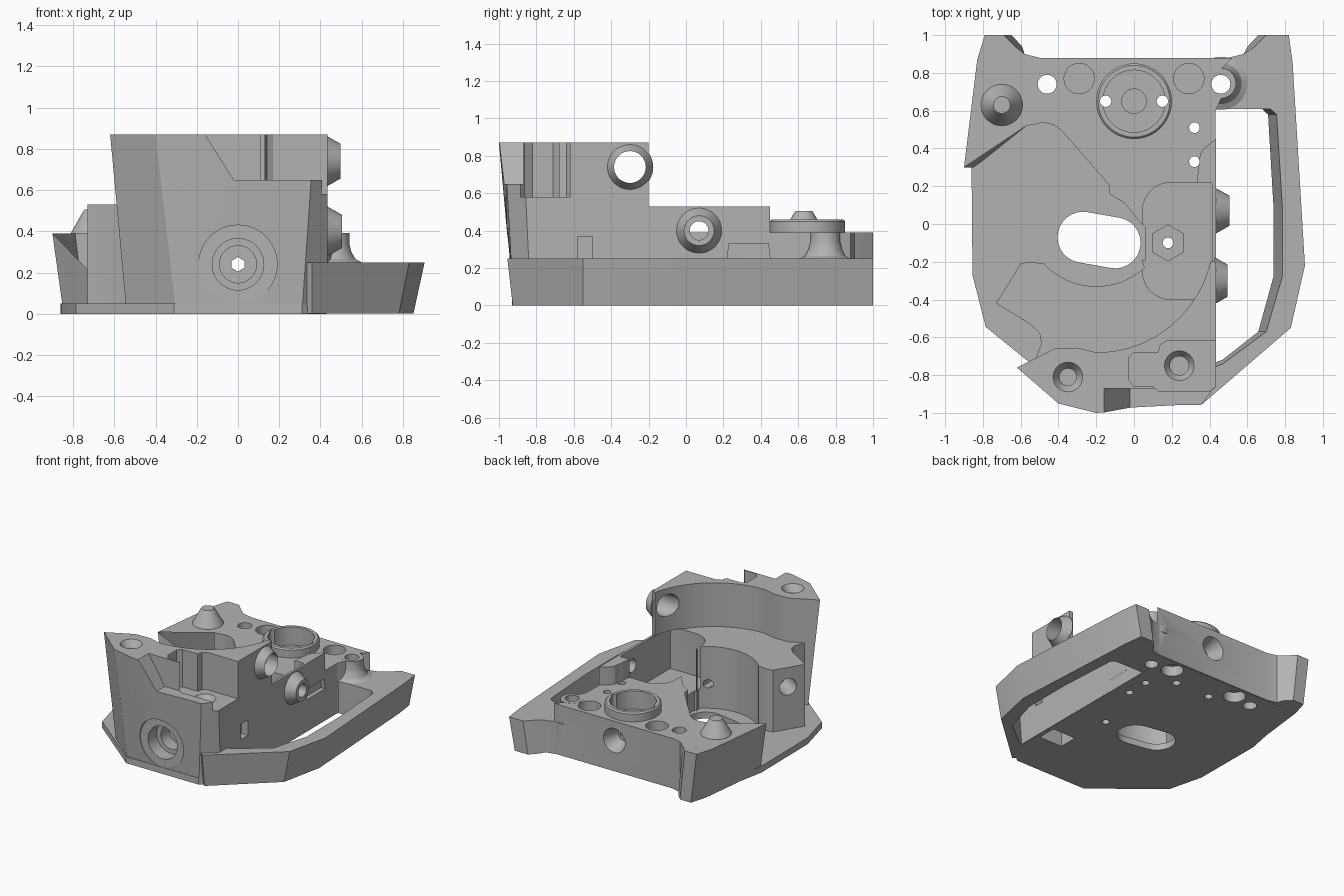
import bpy, bmesh, math
from mathutils import Vector

if "Cube" in bpy.data.objects:
    bpy.data.objects.remove(bpy.data.objects["Cube"])

grey = bpy.data.materials.new("matte grey plastic")
grey.use_nodes = True
grey.diffuse_color = (0.45, 0.45, 0.45, 1)
grey.node_tree.nodes["Principled BSDF"].inputs["Base Color"].default_value = (0.45, 0.45, 0.45, 1)


def add(name, bm):
    bmesh.ops.recalc_face_normals(bm, faces=bm.faces)
    mesh = bpy.data.meshes.new(name)
    bm.to_mesh(mesh)
    bm.free()
    mesh.materials.append(grey)
    obj = bpy.data.objects.new(name, mesh)
    bpy.context.collection.objects.link(obj)
    return obj


def prism(name, top, z0, z1, bottom=None):
    """Solid between a bottom and a top outline."""
    bm = bmesh.new()
    low = [bm.verts.new((x, y, z0)) for x, y in (bottom or top)]
    high = [bm.verts.new((x, y, z1)) for x, y in top]
    bm.faces.new(low)
    bm.faces.new(high)
    n = len(low)
    for i in range(n):
        j = (i + 1) % n
        bm.faces.new((low[i], low[j], high[j], high[i]))
    return add(name, bm)


def rod(name, start, end, r1, r2=None, sides=48):
    """Cylinder or cone between two points."""
    a, b = Vector(start), Vector(end)
    bm = bmesh.new()
    bmesh.ops.create_cone(bm, cap_ends=True, segments=sides, radius1=r1,
                          radius2=r1 if r2 is None else r2, depth=(b - a).length)
    turn = (b - a).to_track_quat('Z', 'Y').to_matrix().to_4x4()
    bmesh.ops.transform(bm, matrix=turn, verts=bm.verts)
    bmesh.ops.translate(bm, vec=(a + b) / 2, verts=bm.verts)
    return add(name, bm)


def box(name, x0, x1, y0, y1, z0, z1):
    return prism(name, [(x0, y0), (x1, y0), (x1, y1), (x0, y1)], z0, z1)


def arc(cx, cy, r, a0, a1, n):
    return [(cx + r * math.cos(math.radians(a0 + (a1 - a0) * i / n)),
             cy + r * math.sin(math.radians(a0 + (a1 - a0) * i / n))) for i in range(n + 1)]


def draft(points, fx=0.94, fy=0.97):
    return [(x * fx if abs(x) > 0.6 else x, y * fy if y < -0.6 else y) for x, y in points]


def rounded(x0, x1, y0, y1, r, n=8):
    return (arc(x1 - 0.01, y1 - 0.01, 0.01, 0, 90, 2) + arc(x0 + r, y1 - r, r, 90, 180, n)
            + arc(x0 + r, y0 + r, r, 180, 270, n) + arc(x1 - 0.01, y0 + 0.01, 0.01, 270, 360, 2))


def lathe(name, profile, cx, cy, n=48):
    bm = bmesh.new()
    rings = [[bm.verts.new((x, y, z)) for x, y in arc(cx, cy, r, 0, 360, n)[:-1]] for r, z in profile]
    for a, b in zip(rings, rings[1:]):
        for i in range(n):
            bm.faces.new((a[i], a[i - 1], b[i - 1], b[i]))
    bm.faces.new(rings[0])
    bm.faces.new(rings[-1])
    return add(name, bm)


# floor plate
body = prism("extruder_body", [(-0.86, 0.3), (-0.855, -0.27), (-0.785, -0.545), (-0.31, -0.93), (0.31, -0.93),
             (0.43, -0.83), (0.43, 0.87), (-0.5, 0.87), (-0.75, 0.87)], 0, 0.05)
solids = []

# rear block with its curved cavity edge
rear = [(-0.9, 0.3), (-0.57, 0.52)] + arc(-0.48, 0.4, 0.135, 110, 45, 6) + [
    (-0.16, 0.24), (-0.13, 0.2), (-0.13, 0.16), (-0.05, 0.11), (0.04, 0), (0.06, -0.02), (0.06, -0.45), (0.432, -0.45),
    (0.432, 0.6), (0.46, 0.66), (0.46, 0.82), (0.52, 0.88), (-0.5, 0.88), (-0.58, 0.9),
    (-0.63, 0.94), (-0.69, 1), (-0.79, 1), (-0.83, 0.87)]
solids.append(prism("rear_block", rear, 0.001, 0.39, draft(rear)))

# tall front wall around the round cavity
inner = [(-0.42, -0.66), (-0.3, -0.655), (-0.2, -0.68)] + arc(-0.2, -0.06, 0.62, -85, -13, 32)
solids.append(prism("front_wall", [(0.434, -0.2), (0.434, -0.87), (0.37, -0.97), (-0.2, -1), (-0.4, -0.95),
              (-0.62, -0.76)] + inner, 0.002, 0.87,
              [(0.434, -0.2), (0.434, -0.83), (0.31, -0.922), (-0.1, -0.922), (-0.3, -0.922),
               (-0.54, -0.72)] + inner))

# mid height island with a concave rear edge
solids.append(prism("island", [(-0.56, -0.2), (-0.6, -0.21), (-0.73, -0.42), (-0.55, -0.53), (-0.5, -0.58),
              (-0.49, -0.63), (-0.52, -0.71), (-0.3, -0.74), (0.2, -0.7), (0.425, -0.5), (0.425, -0.19),
              (0.04, -0.19)] + arc(-0.2, 0.05, 0.38, -48, -137, 16), 0.003, 0.53))

# side wall and its thick rear end
solids.append(box("side_wall", 0.38, 0.433, -0.3, 0.25, 0.004, 0.53))
solids.append(prism("side_wall_end", [(0.433, 0.2), (0.433, 0.45), (0.37, 0.4), (0.35, 0.37), (0.33, 0.2)], 0.1, 0.53))

# handle loop
arm = [(0.42, 0.875), (0.5, 0.88), (0.58, 0.9), (0.64, 0.94), (0.7, 1), (0.82, 1), (0.84, 0.85), (0.905, -0.22),
       (0.83, -0.55), (0.36, -0.955), (0.3, -0.9), (0.42, -0.76), (0.47, -0.74), (0.7, -0.57), (0.785, -0.28), (0.785, 0.1),
       (0.755, 0.58), (0.72, 0.61), (0.42, 0.61)]
solids.append(prism("handle_loop", arm, 0.0005, 0.25, draft(arm)))

# raised details: corner fillet, ring and cone
solids.append(lathe("corner_fillet", [(0.14, 0.2), (0.14, 0.25), (0.11, 0.265), (0.09, 0.3), (0.08, 0.34), (0.08, 0.391)], 0.46, 0.745))
solids.append(lathe("ring_collar", [(0.2, 0.3), (0.2, 0.45), (0.19, 0.46)], 0, 0.65, 64))
solids.append(lathe("locating_cone", [(0.11, 0.3), (0.11, 0.392), (0.055, 0.49), (0.045, 0.505)], -0.7, 0.63))

# screw bosses on the side
bosses = [(-0.3, 0.74), (0.07, 0.4)]
for y, z in bosses:
    solids.append(rod("side_boss", (0.425, y, z), (0.505, y, z), 0.125, 0.08))

cuts = []
# gear recess, hex pocket and floor slot
cuts.append(prism("gear_recess", rounded(0.045, 0.415, -0.4, 0.22, 0.15), 0.2, 0.535))
cuts.append(rod("hex_pocket", (0.18, -0.1, 0.12), (0.18, -0.1, 0.3), 0.095, sides=6))
cuts.append(prism("floor_slot", arc(-0.27, -0.07, 0.135, 78, 258, 14) + arc(-0.1, -0.1, 0.135, 258, 438, 14), -0.1, 0.3))
# front top notch and lip
cuts.append(prism("top_notch", [(-0.03, -0.82), (0.0, -0.86), (0.1, -0.86), (0.13, -0.885), (0.6, -0.885), (0.6, -0.62),
            (0.17, -0.62), (0.14, -0.64), (0.13, -0.68), (0.0, -0.68), (-0.03, -0.71)], 0.58, 1))
lip = box("front_lip", -0.02, 0.6, -1.1, -0.87, 0.65, 0.95)
for v in lip.data.vertices:
    if v.co.x < 0 and v.co.z > 0.9:
        v.co.x = -0.21
cuts.append(lip)
# upright holes: x, y, radius, bottom, top
for x, y, r, z0, z1 in [(-0.46, 0.74, 0.05, -1, 1), (0.46, 0.74, 0.05, -1, 1), (-0.15, 0.65, 0.03, -1, 1),
                        (0.15, 0.65, 0.03, -1, 1), (0.32, 0.51, 0.028, -1, 1), (0.32, 0.33, 0.028, -1, 0.6),
                        (0.18, -0.1, 0.028, -1, 1), (0, 0.65, 0.165, 0.32, 1), (0, 0.65, 0.065, 0.29, 1),
                        (-0.35, -0.81, 0.045, 0.6, 1), (0.24, -0.75, 0.05, 0.4, 1)]:
    cuts.append(rod("hole", (x, y, z0), (x, y, z1), r, sides=32))
for x in (-0.29, 0.29):
    for z0, z1 in ((-0.1, 0.08), (0.31, 0.5)):
        cuts.append(rod("magnet_pocket", (x, 0.77, z0), (x, 0.77, z1), 0.08))
for x, y, z in ((-0.35, -0.81, 0.87), (0.24, -0.75, 0.58)):
    cuts.append(rod("countersink", (x, y, z - 0.05), (x, y, z + 0.01), 0.045, 0.085))
# lengthwise bore with front counterbore and rear dimple
cuts.append(rod("spot_face", (0, -1.2, 0.24), (0, -0.925, 0.24), 0.19))
cuts.append(rod("counterbore", (0, -1.2, 0.24), (0, -0.82, 0.24), 0.125))
cuts.append(rod("bearing_seat", (0, -0.9, 0.24), (0, -0.72, 0.24), 0.09))
cuts.append(rod("long_bore", (0, -1.2, 0.24), (0, 1.2, 0.24), 0.035, sides=6))
cuts.append(rod("rear_dimple", (0, 0.76, 0.24), (0, 0.9, 0.24), 0.05, 0.1))
# side holes, slots and the island end hole
for (y, z), r in zip(bosses, (0.085, 0.05)):
    cuts.append(rod("boss_hole", (0.3, y, z), (0.6, y, z), r))
cuts.append(box("side_slot", 0.38, 0.5, -0.58, -0.5, 0.25, 0.37))
cuts.append(prism("side_arch", [(0.4, 0.23), (0.5, 0.23), (0.5, 0.44), (0.4, 0.44)], 0.25, 0.33,
                  [(0.4, 0.22), (0.5, 0.22), (0.5, 0.45), (0.4, 0.45)]))
cuts.append(box("underside_pocket", 0.2, 0.4, -0.57, -0.42, -0.1, 0.15))
cuts.append(rod("island_hole", (-0.8, -0.22, 0.38), (-0.5, -0.41, 0.38), 0.065))

# join the solids, then cut
for kind, group in (('UNION', solids), ('DIFFERENCE', cuts)):
    for part in group:
        part.hide_render = True
        mod = body.modifiers.new(part.name, 'BOOLEAN')
        mod.operation, mod.solver, mod.object = kind, 'EXACT', part
bpy.ops.object.select_all(action='DESELECT')
body.select_set(True)
bpy.context.view_layer.objects.active = body
bpy.ops.object.convert(target='MESH')
for part in solids + cuts:
    bpy.data.objects.remove(part)
bpy.ops.object.shade_smooth_by_angle(angle=math.radians(25))
